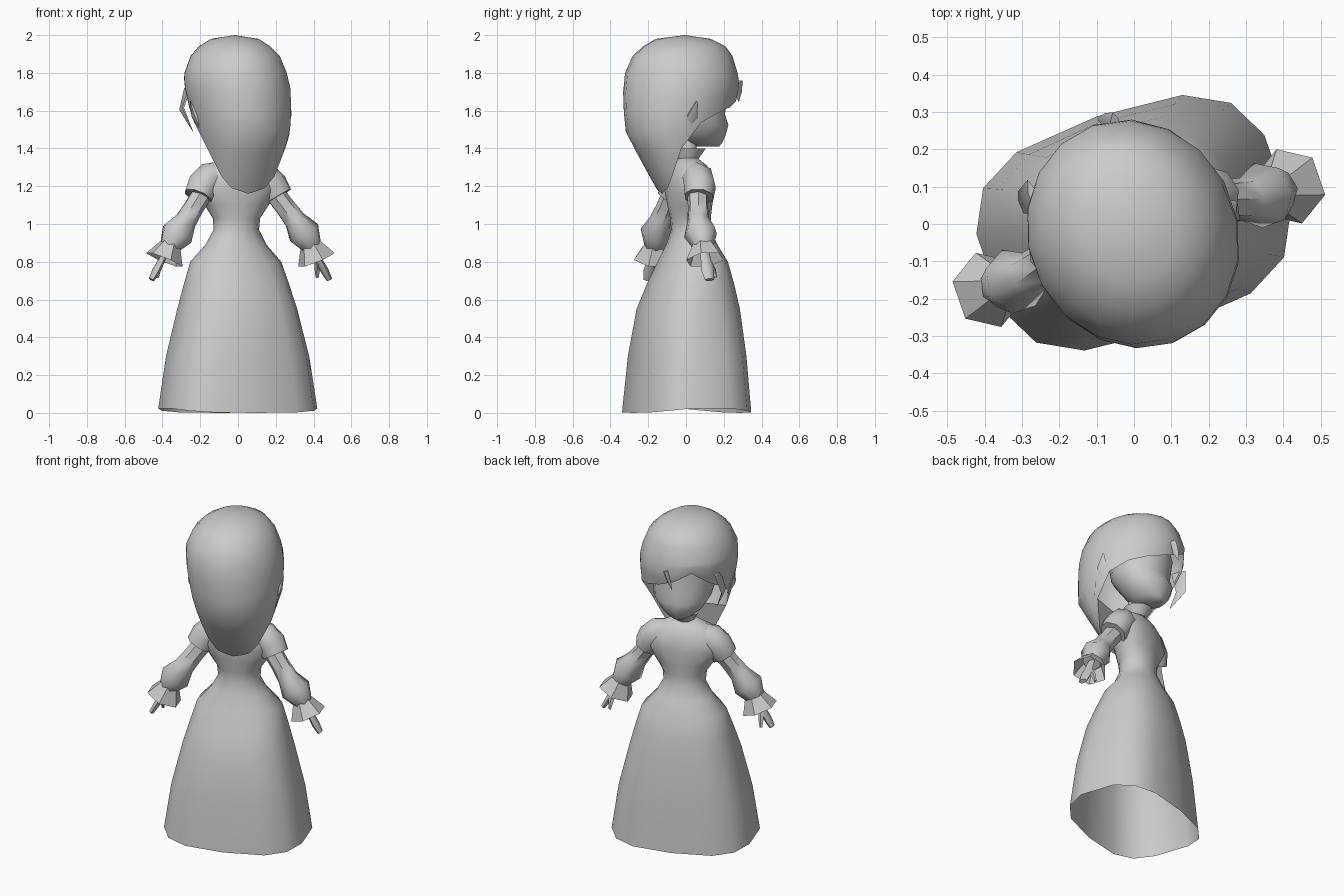
import bpy, bmesh, math
from mathutils import Vector, Matrix

if "Cube" in bpy.data.objects:
    bpy.data.objects.remove(bpy.data.objects["Cube"], do_unlink=True)

grey = bpy.data.materials.new("plain grey")
grey.use_nodes = True
grey.diffuse_color = (0.6, 0.6, 0.6, 1)
grey.node_tree.nodes["Principled BSDF"].inputs["Base Color"].default_value = (0.6, 0.6, 0.6, 1)

# The whole figure is turned a little about the vertical axis
TURN = Matrix.Rotation(math.radians(19), 4, 'Z')


def finish(name, bm, angle=50):
    bmesh.ops.remove_doubles(bm, verts=bm.verts, dist=0.0005)
    bmesh.ops.recalc_face_normals(bm, faces=bm.faces)
    bm.transform(TURN)
    mesh = bpy.data.meshes.new(name)
    bm.to_mesh(mesh)
    bm.free()
    mesh.materials.append(grey)
    obj = bpy.data.objects.new(name, mesh)
    bpy.context.collection.objects.link(obj)
    bpy.ops.object.select_all(action='DESELECT')
    obj.select_set(True)
    bpy.context.view_layer.objects.active = obj
    bpy.ops.object.shade_smooth_by_angle(angle=math.radians(angle))


def loft(name, rings, cap_start=True, cap_end=True):
    bm = bmesh.new()
    loops = [[bm.verts.new(p) for p in ring] for ring in rings]
    n = len(loops[0])
    for low, high in zip(loops, loops[1:]):
        for i in range(n):
            j = (i + 1) % n
            bm.faces.new((low[i], low[j], high[j], high[i]))
    if cap_start:
        bm.faces.new(loops[0])
    if cap_end:
        bm.faces.new(loops[-1])
    finish(name, bm)


def section(z, half_x, back, front, sides=14, power=1.0, dip=0.0):
    """Level ring; a power below one squares it off, dip lowers front and back."""
    mid, half_y = (front + back) / 2, (front - back) / 2
    ring = []
    for i in range(sides):
        a = 2 * math.pi * (i + 0.5) / sides
        c, s = math.cos(a), math.sin(a)
        ring.append(Vector((half_x * math.copysign(abs(c) ** power, c),
                            mid + half_y * math.copysign(abs(s) ** power, s),
                            z - dip * abs(s))))
    return ring


def tube(name, path, sides=7, squash=1.0, cap_end=True):
    """Sweep rings along path points given as (x, y, z, radius)."""
    pts = [Vector(p[:3]) for p in path]
    rings = []
    for i, p in enumerate(pts):
        d = (pts[min(i + 1, len(pts) - 1)] - pts[max(i - 1, 0)]).normalized()
        u = Vector((0, 1, 0))
        u = (u - d * u.dot(d)).normalized()
        v = d.cross(u)
        r = path[i][3]
        rings.append([p + r * (u * math.cos(2 * math.pi * k / sides)
                               + v * squash * math.sin(2 * math.pi * k / sides))
                      for k in range(sides)])
    loft(name, rings, True, cap_end)


def lookup(table, x):
    for (x0, *a), (x1, *b) in zip(table, table[1:]):
        if x <= x1:
            t = max(0, (x - x0) / (x1 - x0))
            return [p + (q - p) * t for p, q in zip(a, b)]
    return table[-1][1:]


# Dress: long open skirt rising into a fitted bodice with wide shoulders
loft("dress", [
    section(0.03, 0.415, -0.298, 0.305, power=0.68, dip=0.03),
    section(0.3, 0.375, -0.275, 0.288, power=0.72),
    section(0.55, 0.315, -0.24, 0.265, power=0.78),
    section(0.68, 0.28, -0.19, 0.24, power=0.83),
    section(0.8, 0.245, -0.135, 0.21, power=0.9),
    section(0.89, 0.165, -0.1, 0.165),
    section(0.97, 0.122, -0.075, 0.13),
    section(1.03, 0.128, -0.08, 0.13),
    section(1.1, 0.175, -0.09, 0.132),
    section(1.18, 0.225, -0.095, 0.135, power=0.9),
    section(1.25, 0.215, -0.09, 0.125, power=0.9),
    section(1.31, 0.16, -0.07, 0.1),
    section(1.35, 0.06, -0.04, 0.06)], cap_start=False)

# Neck and flared collar
loft("neck", [section(1.32, 0.045, -0.035, 0.055, 10),
              section(1.47, 0.045, -0.03, 0.06, 10)])
loft("collar", [section(1.345, 0.055, -0.045, 0.07, 10),
                section(1.40, 0.085, -0.06, 0.11, 10)], cap_end=False)

# Face and head
loft("head", [
    section(1.41, 0.04, 0.06, 0.185),
    section(1.43, 0.085, 0.0, 0.2),
    section(1.47, 0.13, -0.04, 0.215),
    section(1.525, 0.165, -0.08, 0.228),
    section(1.58, 0.178, -0.12, 0.208),
    section(1.7, 0.19, -0.14, 0.225),
    section(1.8, 0.17, -0.13, 0.2),
    section(1.88, 0.09, -0.05, 0.1)])

# Hair shell: each column runs from the crown down to its own rim height
# Shape rows: height, centre x, half width, back, front
SHAPE = [(1.16, 0.01, 0.13, -0.135, -0.02), (1.2, 0.01, 0.15, -0.165, 0.02),
         (1.33, 0.01, 0.2, -0.24, 0.1), (1.49, 0.01, 0.25, -0.328, 0.2),
         (1.6, 0.0, 0.268, -0.335, 0.255), (1.72, -0.01, 0.28, -0.335, 0.285),
         (1.79, -0.02, 0.275, -0.325, 0.285), (1.89, -0.02, 0.235, -0.28, 0.255),
         (1.94, -0.02, 0.187, -0.225, 0.22), (1.98, -0.02, 0.125, -0.155, 0.14),
         (2.0, -0.02, 0.0, 0.0, 0.0)]
RIM = [(-180, 1.16), (-140, 1.19), (-120, 1.25), (-100, 1.4), (-90, 1.51), (-60, 1.62),
       (-40, 1.68), (-20, 1.75), (0, 1.69), (20, 1.65), (40, 1.62), (60, 1.59), (90, 1.51),
       (100, 1.4), (120, 1.25), (140, 1.19), (180, 1.16)]
COLUMNS, ROWS = 18, 10
CROWN = [2.0, 1.98, 1.94, 1.89]
bm = bmesh.new()
grid = []
for i in range(COLUMNS):
    deg = 360 * i / COLUMNS
    a = math.radians(deg)
    rim = lookup(RIM, deg if deg <= 180 else deg - 360)[0]
    heights = CROWN + [1.8 + (rim - 1.8) * k / (ROWS - 4) for k in range(ROWS - 3)]
    column = []
    for z in heights:
        lean, half_x, back, front = lookup(SHAPE, z)
        mid, half_y = (front + back) / 2, (front - back) / 2
        column.append(bm.verts.new((lean + half_x * math.sin(a), mid + half_y * math.cos(a), z)))
    grid.append(column)
for i in range(COLUMNS):
    left, right = grid[i], grid[(i + 1) % COLUMNS]
    for k in range(len(left) - 1):
        bm.faces.new((left[k], right[k], right[k + 1], left[k + 1]))
# Close the inner side of the hanging back hair
for i in range(5, COLUMNS // 2):
    corners = [grid[i][-1], grid[i + 1][-1], grid[COLUMNS - i - 1][-1], grid[COLUMNS - i][-1]]
    bm.faces.new(list(dict.fromkeys(corners)))
finish("hair", bm)

# Loose locks on the fringe and at the left temple
tube("fringe_lock", [(0.04, 0.268, 1.75, 0.035), (0.02, 0.285, 1.7, 0.022),
                     (0.0, 0.295, 1.65, 0.003)], sides=5, squash=0.4)
tube("left_lock", [(-0.23, 0.155, 1.72, 0.05), (-0.265, 0.15, 1.61, 0.035),
                   (-0.215, 0.11, 1.49, 0.003)], sides=5, squash=0.25)

for side, label in ((1, "right"), (-1, "left")):
    def flip(points):
        return [(p[0] * side, *p[1:]) for p in points]

    # Ear
    tube(label + "_ear", flip([(0.23, -0.07, 1.5, 0.015), (0.262, -0.055, 1.57, 0.035),
                               (0.28, -0.035, 1.65, 0.004)]), sides=5, squash=0.4)

    # Cap sleeve over the shoulder
    tube(label + "_cap_sleeve", flip([(0.08, 0.015, 1.275, 0.06), (0.15, 0.015, 1.245, 0.085),
                                      (0.195, 0.01, 1.2, 0.088), (0.225, -0.005, 1.145, 0.08)]),
         sides=8)

    # Puffed lower sleeve and flared cuff
    tube(label + "_sleeve", flip([(0.19, 0.0, 1.18, 0.056), (0.255, -0.02, 1.09, 0.055),
                                  (0.305, -0.035, 1.02, 0.06), (0.355, -0.04, 0.95, 0.09),
                                  (0.4, -0.04, 0.88, 0.055)]))
    tube(label + "_cuff", flip([(0.39, -0.04, 0.895, 0.055), (0.426, -0.04, 0.81, 0.105)]),
         sides=6, cap_end=False)

    # Hand with fingers and thumb
    tube(label + "_hand", flip([(0.405, -0.04, 0.88, 0.022), (0.445, -0.04, 0.8, 0.03),
                                (0.47, -0.04, 0.755, 0.036), (0.498, -0.04, 0.705, 0.026)]),
         sides=6, squash=0.55)
    tube(label + "_thumb", flip([(0.44, -0.025, 0.795, 0.018), (0.445, 0.0, 0.755, 0.015),
                                 (0.448, 0.012, 0.715, 0.008)]), sides=5)
